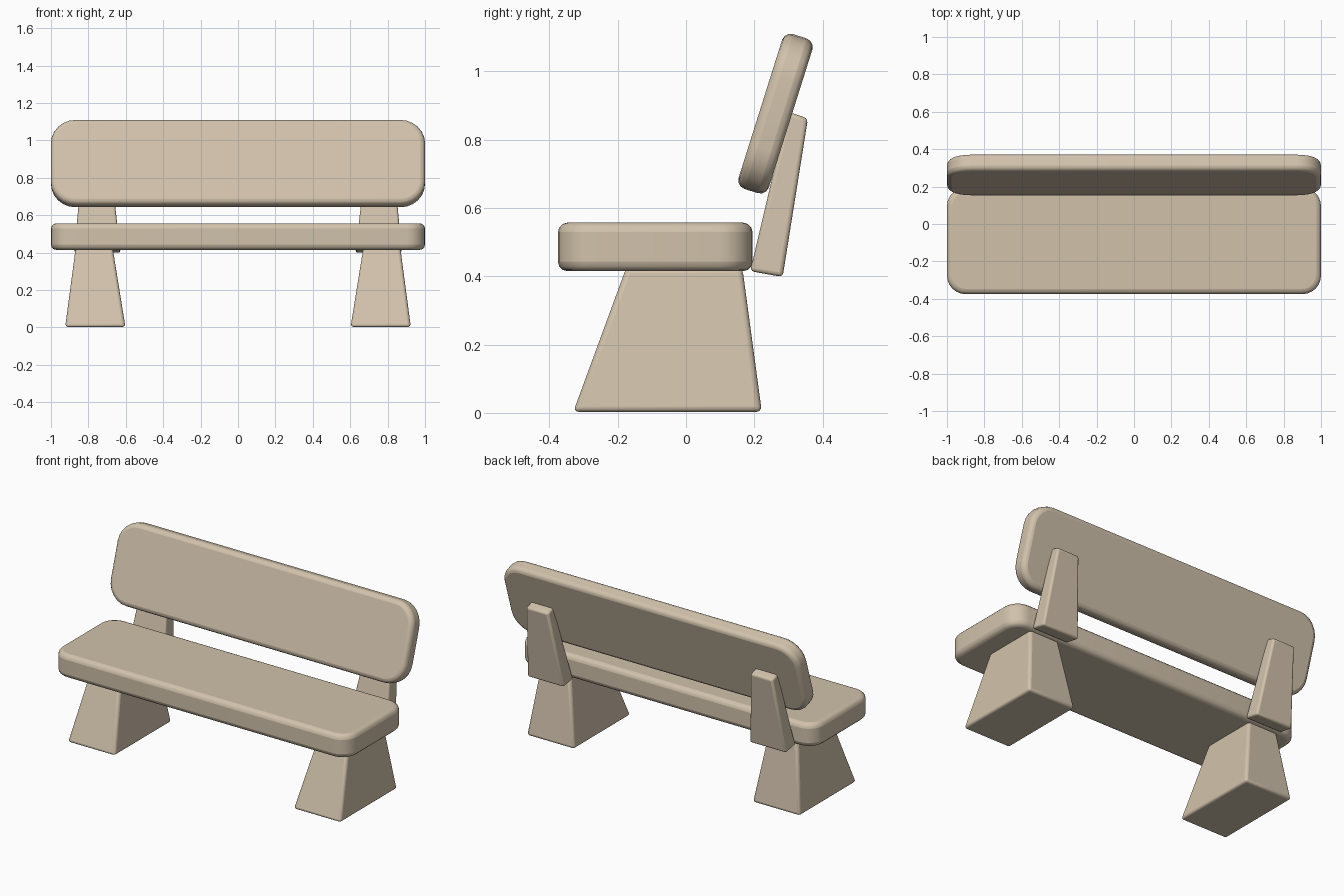
import bpy, math
from mathutils import Matrix, Vector

if "Cube" in bpy.data.objects:
    bpy.data.objects.remove(bpy.data.objects["Cube"])

wood = bpy.data.materials.new("pale tan wood")
wood.diffuse_color = (0.64, 0.54, 0.41, 1)
wood.use_nodes = True
wood.node_tree.nodes["Principled BSDF"].inputs["Base Color"].default_value = wood.diffuse_color


def make(name, verts, faces, bevel, segs=3):
    """Mesh object with softened edges and smooth shading."""
    me = bpy.data.meshes.new(name)
    me.from_pydata(verts, [], faces)
    me.materials.append(wood)
    ob = bpy.data.objects.new(name, me)
    bpy.context.collection.objects.link(ob)
    b = ob.modifiers.new("soft edges", 'BEVEL')
    b.width, b.segments = bevel, segs
    b.limit_method, b.angle_limit = 'ANGLE', math.radians(40)
    bpy.ops.object.select_all(action='DESELECT')
    ob.select_set(True)
    bpy.context.view_layer.objects.active = ob
    bpy.ops.object.shade_smooth_by_angle(angle=math.radians(45))
    return ob


def slab(name, w, d, t, radius, bevel, matrix):
    """Board with rounded outline corners, thickness t along local z."""
    ring = []
    steps = 6
    for k, (sx, sy) in enumerate([(1, 1), (-1, 1), (-1, -1), (1, -1)]):
        for i in range(steps + 1):
            a = math.radians(90 * k + 90 * i / steps)
            ring.append((sx * (w / 2 - radius) + radius * math.cos(a),
                         sy * (d / 2 - radius) + radius * math.sin(a)))
    n = len(ring)
    verts = [matrix @ Vector((x, y, z)) for z in (-t / 2, t / 2) for x, y in ring]
    faces = [list(range(n))[::-1], list(range(n, 2 * n))]
    faces += [[i, (i + 1) % n, (i + 1) % n + n, i + n] for i in range(n)]
    return make(name, verts, faces, bevel)


def tapered(name, side, profile, xs_bottom, xs_top, bevel):
    """Tapered block: side profile (y, z) bottom front/back, top back/front."""
    verts = []
    for i, (y, z) in enumerate(profile):
        for x in (xs_bottom if i < 2 else xs_top):
            verts.append((side * x, y, z))
    faces = [(0, 2, 3, 1), (4, 6, 7, 5), (0, 1, 7, 6),
             (2, 4, 5, 3), (0, 6, 4, 2), (1, 3, 5, 7)]
    if side < 0:
        faces = [f[::-1] for f in faces]
    return make(name, verts, faces, bevel)


# Seat board
slab("seat", 2.0, 0.57, 0.142, 0.10, 0.028,
     Matrix.Translation((0, -0.09, 0.486)))

# Leaning backrest board
slab("backrest", 2.0, 0.475, 0.093, 0.13, 0.026,
     Matrix.Translation((0, 0.262, 0.876)) @ Matrix.Rotation(math.radians(72.5), 4, 'X'))

# Legs and backrest supports on both sides
for side, word in ((1, "right"), (-1, "left")):
    tapered(word + "_leg", side,
            [(-0.33, 0.003), (0.222, 0.003), (0.165, 0.425), (-0.175, 0.425)],
            (0.602, 0.924), (0.67, 0.868), 0.016)
    tapered(word + "_back_support", side,
            [(0.188, 0.415), (0.283, 0.398), (0.357, 0.862), (0.298, 0.882)],
            (0.628, 0.875), (0.685, 0.832), 0.012)
